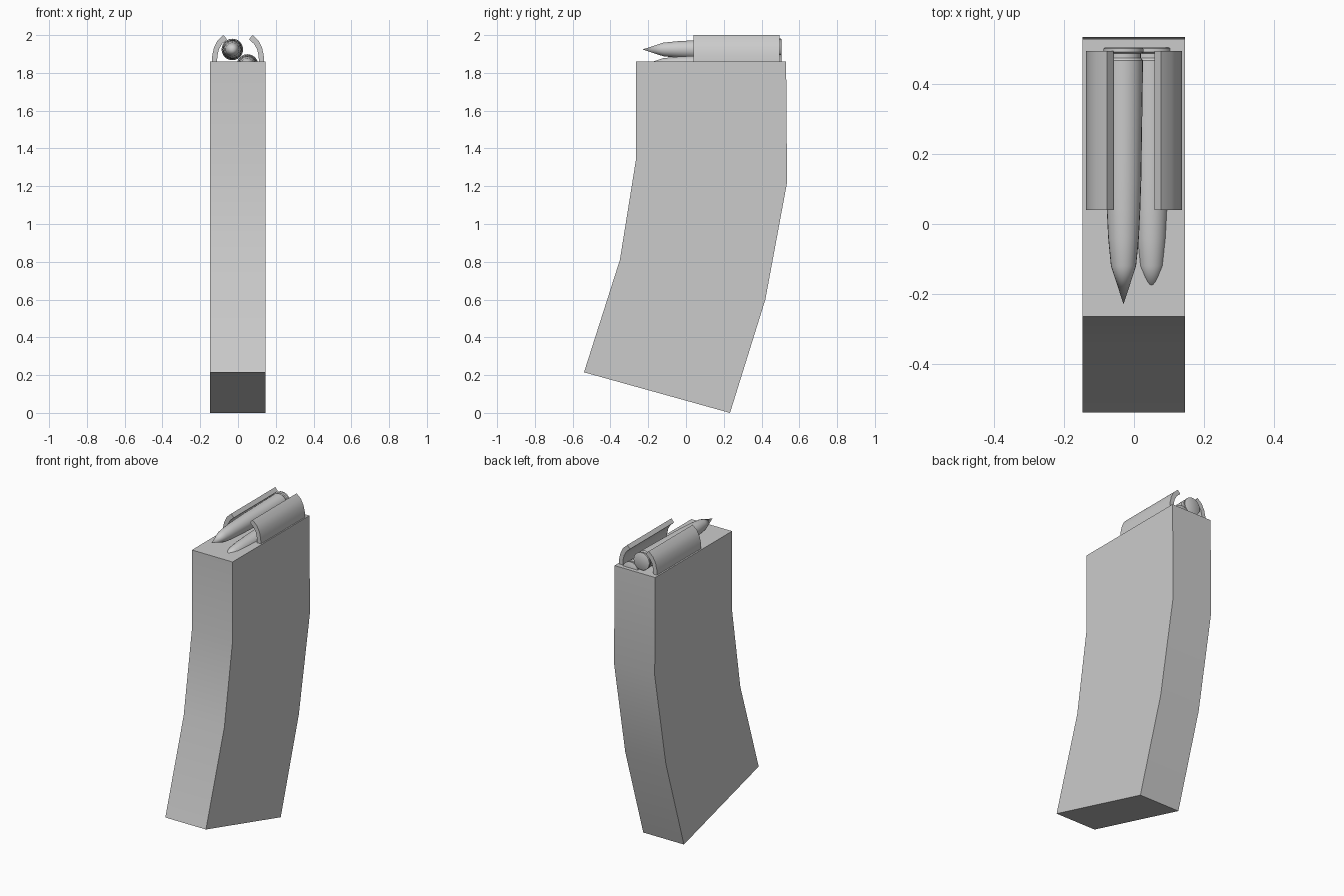
import bpy, bmesh, math
from mathutils import Vector

if "Cube" in bpy.data.objects:
    bpy.data.objects.remove(bpy.data.objects["Cube"])

grey = bpy.data.materials.new("mid grey")
grey.diffuse_color = (0.6, 0.6, 0.6, 1)
grey.use_nodes = True
grey.node_tree.nodes["Principled BSDF"].inputs["Base Color"].default_value = grey.diffuse_color


def finish(name, bm, angle):
    """Turn a bmesh into a named, shaded object."""
    bmesh.ops.recalc_face_normals(bm, faces=bm.faces[:])
    mesh = bpy.data.meshes.new(name)
    bm.to_mesh(mesh)
    bm.free()
    mesh.materials.append(grey)
    obj = bpy.data.objects.new(name, mesh)
    bpy.context.collection.objects.link(obj)
    bpy.ops.object.select_all(action='DESELECT')
    obj.select_set(True)
    bpy.context.view_layer.objects.active = obj
    bpy.ops.object.shade_smooth_by_angle(angle=math.radians(angle))
    return obj


def extrude_profile(name, points, offset):
    """Extrude a closed outline of 3D points along an offset."""
    bm = bmesh.new()
    face = bm.faces.new([bm.verts.new(p) for p in points])
    out = bmesh.ops.extrude_face_region(bm, geom=[face])
    verts = [g for g in out["geom"] if isinstance(g, bmesh.types.BMVert)]
    bmesh.ops.translate(bm, verts=verts, vec=Vector(offset))
    return finish(name, bm, 30)


def cartridge(name, x, z, sides=24):
    """Lathe a round pointing toward the front."""
    rings = [(0.505, 0.054), (0.503, 0.057), (0.492, 0.057), (0.488, 0.050),
             (0.476, 0.050), (0.468, 0.056), (0.13, 0.051), (0.04, 0.048),
             (-0.04, 0.044), (-0.12, 0.036)]
    bm = bmesh.new()
    loops = []
    for y, r in rings:
        loops.append([bm.verts.new((x + r * math.cos(2 * math.pi * i / sides), y,
                                    z + r * math.sin(2 * math.pi * i / sides)))
                      for i in range(sides)])
    for a, b in zip(loops, loops[1:]):
        for i in range(sides):
            j = (i + 1) % sides
            bm.faces.new((a[i], a[j], b[j], b[i]))
    bm.faces.new(loops[0])
    tip = bm.verts.new((x, -0.23, z))
    for i in range(sides):
        bm.faces.new((loops[-1][i], loops[-1][(i + 1) % sides], tip))
    return finish(name, bm, 35)


# Curved box body
outline = [(-0.265, 1.86), (-0.265, 1.34), (-0.35, 0.81), (-0.54, 0.215),
           (0.233, 0.0), (0.42, 0.60), (0.535, 1.22), (0.53, 1.86)]
extrude_profile("magazine_body", [(-0.148, y, z) for y, z in outline], (0.294, 0, 0))

# Curved feed lips, mirrored left and right
outer = [(0.138, 1.855), (0.136, 1.895), (0.127, 1.935), (0.108, 1.972), (0.077, 2.0)]
inner = [(0.058, 1.978), (0.085, 1.953), (0.101, 1.925), (0.109, 1.89), (0.111, 1.855)]
for side, sign in (("left", -1), ("right", 1)):
    extrude_profile(side + "_feed_lip",
                    [(sign * x, 0.04, z) for x, z in outer + inner], (0, 0.456, 0))

# Two staggered rounds, the lower one half sunk in the body
cartridge("upper_round", -0.03, 1.924)
cartridge("lower_round", 0.05, 1.842)
